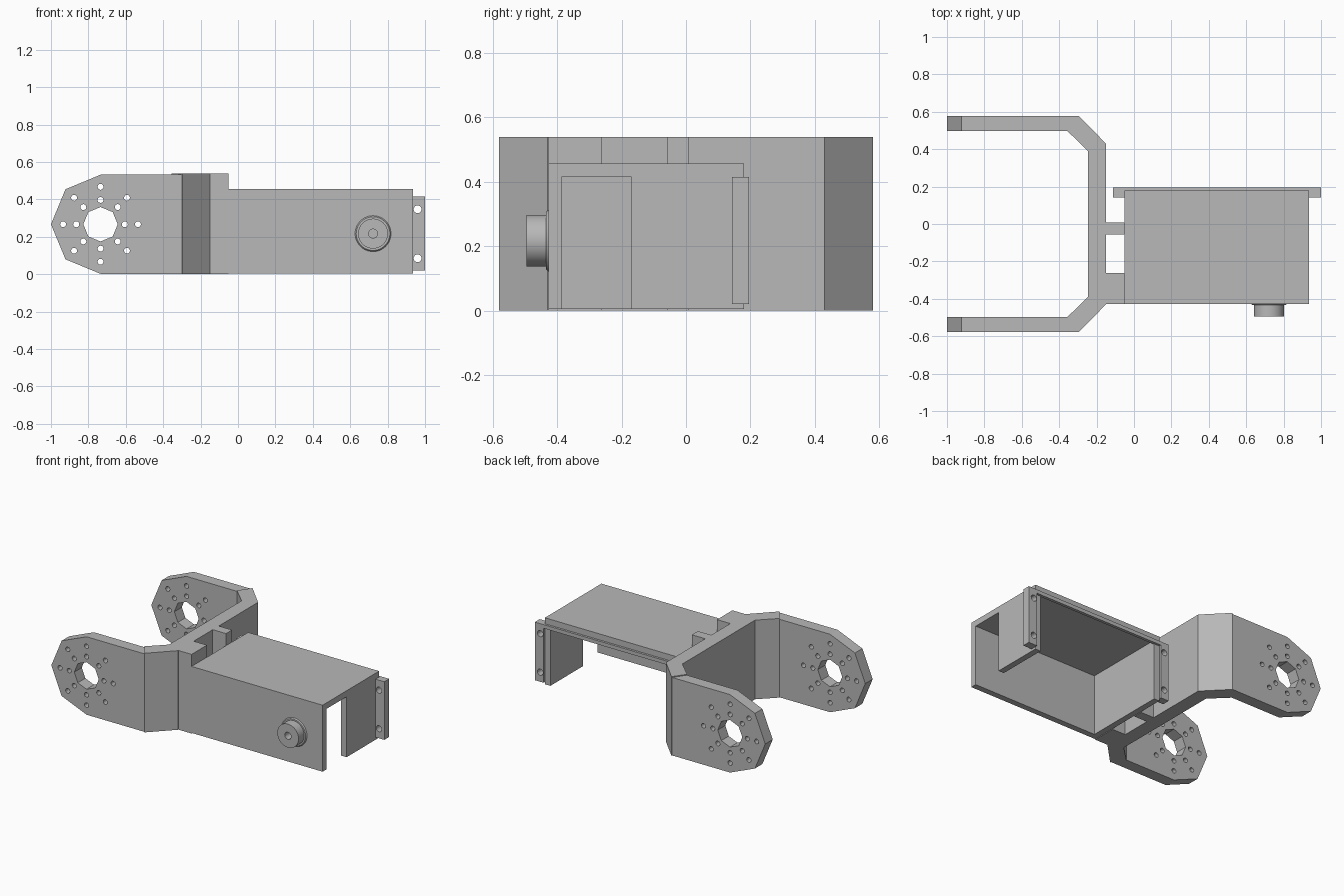
import bpy, bmesh, math
from mathutils import Matrix, Vector

if "Cube" in bpy.data.objects:
    bpy.data.objects.remove(bpy.data.objects["Cube"])

GREY = bpy.data.materials.new("grey plastic")
GREY.diffuse_color = (0.48, 0.48, 0.48, 1)
GREY.use_nodes = True
GREY.node_tree.nodes["Principled BSDF"].inputs["Base Color"].default_value = GREY.diffuse_color


def finish(name, bm):
    bmesh.ops.recalc_face_normals(bm, faces=bm.faces)
    me = bpy.data.meshes.new(name)
    bm.to_mesh(me)
    bm.free()
    me.materials.append(GREY)
    ob = bpy.data.objects.new(name, me)
    bpy.context.collection.objects.link(ob)
    return ob


def extrude(name, pts, offset):
    bm = bmesh.new()
    face = bm.faces.new([bm.verts.new(p) for p in pts])
    geom = bmesh.ops.extrude_face_region(bm, geom=[face])["geom"]
    top = [v for v in geom if isinstance(v, bmesh.types.BMVert)]
    bmesh.ops.translate(bm, verts=top, vec=offset)
    return finish(name, bm)


def box(name, x0, x1, y0, y1, z0, z1):
    pts = [(x0, y0, z0), (x1, y0, z0), (x1, y1, z0), (x0, y1, z0)]
    return extrude(name, pts, (0, 0, z1 - z0))


def add_cylinder(bm, x, z, r, y0, y1, seg, r_end=None):
    # cylinder along y; r at y0, r_end at y1
    mat = Matrix.Translation((x, (y0 + y1) / 2, z)) @ Matrix.Rotation(-math.pi / 2, 4, 'X')
    bmesh.ops.create_cone(bm, cap_ends=True, segments=seg, radius1=r,
                          radius2=r if r_end is None else r_end, depth=y1 - y0, matrix=mat)


def cut(target, cutter):
    mod = target.modifiers.new("holes", 'BOOLEAN')
    mod.operation = 'DIFFERENCE'
    mod.solver = 'EXACT'
    mod.object = cutter
    cutter.hide_render = True
    cutter.hide_viewport = True


# Fork: arms with octagonal ends, mitred where they meet the bridge
CX, CZ, R = -0.735, 0.267, 0.265
bm = bmesh.new()
add_cylinder(bm, CX, CZ, 0.092, -1, 1, 8)
for ring in (0.13, 0.2):
    for i in range(8):
        a = i * math.pi / 4
        add_cylinder(bm, CX + ring * math.cos(a), CZ + ring * math.sin(a), 0.016, -1, 1, 12)
arm_cutter = finish("arm_hole_cutter", bm)

for name, s in (("front_arm", -1), ("back_arm", 1)):
    tip = [(CX + R * math.cos(a), CZ + R * math.sin(a))
           for a in [math.pi / 2 + i * math.pi / 4 for i in range(5)]]
    outline = tip + [(-0.297, CZ - R), (-0.297, CZ + R)]
    arm = extrude(name, [(x, s * 0.577, z) for x, z in outline], (0, -s * 0.08, 0))
    for v in arm.data.vertices:
        if v.co.x > -0.4 and abs(v.co.y) < 0.54:
            v.co.x = -0.354
    cut(arm, arm_cutter)

# Bridge joining the arms
half = [(-0.297, 0.58), (-0.15, 0.43)]
inner = [(-0.246, 0.39), (-0.356, 0.497)]
plan = half + [(x, -y) for x, y in reversed(half)] + \
    [(x, -y) for x, y in reversed(inner)] + inner
extrude("fork_bridge", [(x, y, 0) for x, y in plan], (0, 0, 0.538))

# Blocks between bridge and housing
box("middle_rib", -0.15, -0.05, -0.057, 0.008, 0, 0.538)
box("front_rib", -0.15, -0.05, -0.427, -0.262, 0, 0.538)

# Housing open at the back and underneath
X0, X1, Y0, Y1, Z0, Z1, T = -0.05, 0.935, -0.427, 0.18, 0.004, 0.456, 0.041
box("housing_top", X0, X1, Y0, Y1, Z1 - T, Z1)
box("housing_front_wall", X0, X1, Y0, Y0 + T, Z0, Z1 - T)
box("housing_inner_wall", X0, X0 + T, Y0 + T, Y1, Z0, Z1 - T)
box("housing_end_wall", X1 - T, X1, -0.169, Y1, Z0, Z1 - T)
box("back_lip", X0, X1, Y1 - 0.005, 0.195, 0.39, Z1 - T)

# Screw flanges at both ends of the housing
for name, x0, x1, hx in (("outer_flange", X1, 1.0, 0.96), ("inner_flange", -0.112, X0, -0.077)):
    flange = box(name, x0, x1, 0.143, 0.195, 0.02, Z1 - T)
    bm = bmesh.new()
    for z in (0.085, 0.347):
        add_cylinder(bm, hx, z, 0.021, 0.05, 0.3, 16)
    cut(flange, finish(name + "_cutter", bm))

# Round pivot with a flared foot and a centre hole
PX, PZ = 0.722, 0.217
bm = bmesh.new()
add_cylinder(bm, PX, PZ, 0.08, -0.495, Y0, 48)
pivot = finish("pivot", bm)
bm = bmesh.new()
add_cylinder(bm, PX, PZ, 0.024, -0.6, -0.44, 24)
cut(pivot, finish("pivot_cutter", bm))
bm = bmesh.new()
add_cylinder(bm, PX, PZ, 0.09, -0.434, Y0, 48, 0.096)
foot = finish("pivot_foot", bm)

for ob in (pivot, foot):
    bpy.context.view_layer.objects.active = ob
    bpy.ops.object.select_all(action='DESELECT')
    ob.select_set(True)
    bpy.ops.object.shade_smooth_by_angle(angle=math.radians(30))
